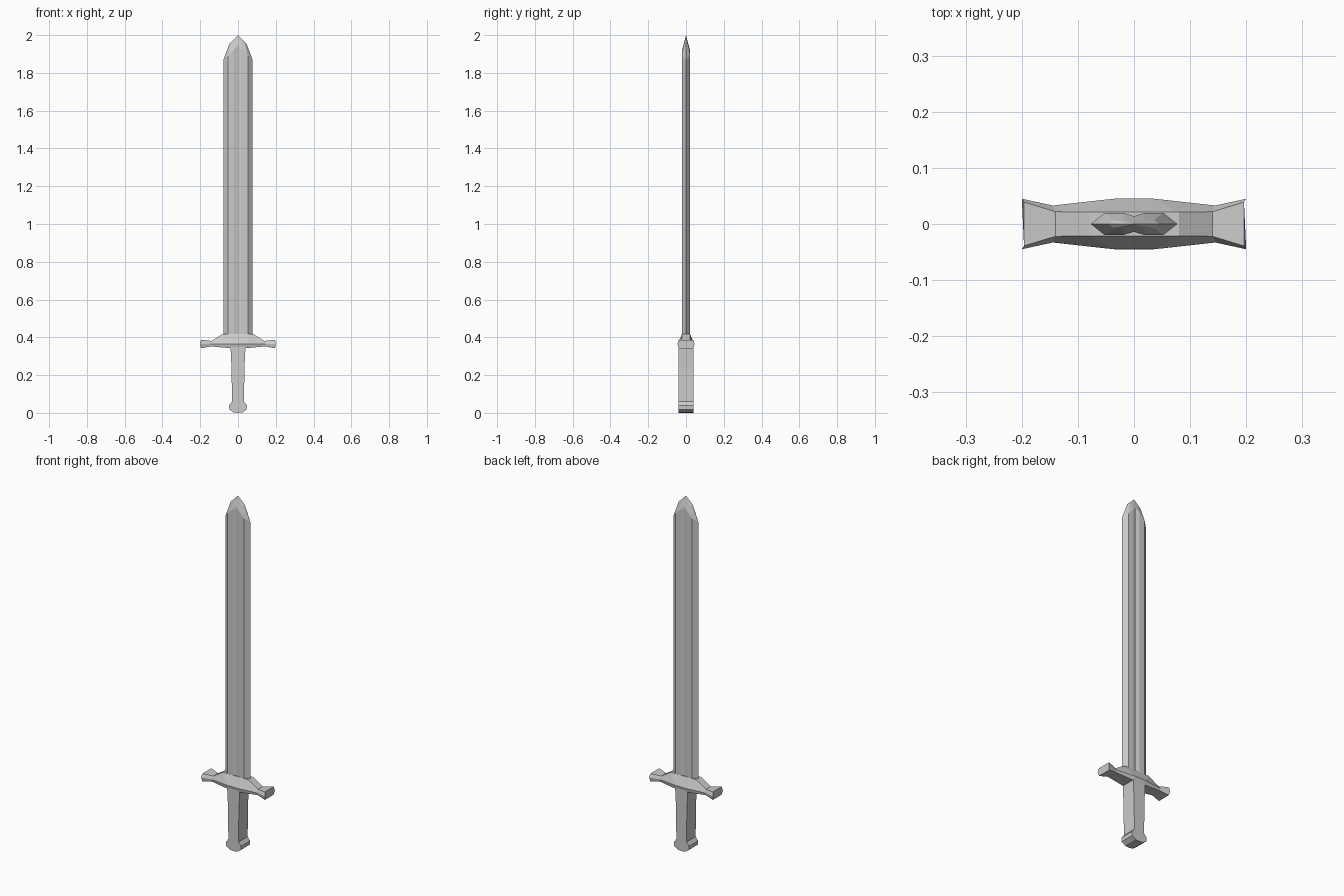
import bpy, bmesh

if "Cube" in bpy.data.objects:
    bpy.data.objects.remove(bpy.data.objects["Cube"])


def loft(name, rings, tip=None):
    """Skin a list of equal-length rings; close with caps or a tip point."""
    bm = bmesh.new()
    loops = [[bm.verts.new(p) for p in ring] for ring in rings]
    n = len(loops[0])
    for a, b in zip(loops, loops[1:]):
        for i in range(n):
            j = (i + 1) % n
            bm.faces.new((a[i], a[j], b[j], b[i]))
    bm.faces.new(loops[0][::-1])
    if tip:
        t = bm.verts.new(tip)
        for i in range(n):
            bm.faces.new((loops[-1][i], loops[-1][(i + 1) % n], t))
    else:
        bm.faces.new(loops[-1])
    bmesh.ops.remove_doubles(bm, verts=bm.verts, dist=1e-5)
    bmesh.ops.recalc_face_normals(bm, faces=bm.faces)
    mesh = bpy.data.meshes.new(name)
    bm.to_mesh(mesh)
    bm.free()
    obj = bpy.data.objects.new(name, mesh)
    bpy.context.collection.objects.link(obj)
    return obj


def blade_ring(edge, ridge, groove):
    """Mirror (x, y, z) edge, ridge and fuller points into a full section."""
    front = [edge] + ridge + [groove]
    quarter = [(x, -y, z) for x, y, z in front]
    half = quarter + [(-x, y, z) for x, y, z in quarter[-2::-1]]
    return half + [(x, -y, z) for x, y, z in half[-2:0:-1]]


# Blade: sharp edges, shallow central fuller, faceted point
blade = loft("blade", [
    blade_ring((0.077, 0, z), [(0.052, 0.02, z), (0.02, 0.02, z)], (0, 0.014, z))
    for z in (0.38,)
] + [
    blade_ring((0.077, 0, 1.87), [(0.052, 0.02, 1.89), (0.02, 0.02, 1.925)],
               (0, 0.014, 1.945)),
    blade_ring((0.045, 0, 1.955), [(0.036, 0.007, 1.957), (0.018, 0.008, 1.965)],
               (0, 0.008, 1.968)),
], tip=(0, 0, 2.0))

# Crossguard: hexagonal section, waisted then flared ends
# each station: bottom, middle, top points
stations = [
    [(0.036, 0.039, 0.342), (0.036, 0.045, 0.365), (0.08, 0.021, 0.418)],
    [(0.145, 0.030, 0.352), (0.145, 0.033, 0.365), (0.14, 0.022, 0.381)],
    [(0.196, 0.039, 0.342), (0.2, 0.045, 0.365), (0.196, 0.039, 0.387)],
]


def guard_ring(points, side):
    half = [(side * x, -y, z) for x, y, z in points]
    return half + [(x, -y, z) for x, y, z in reversed(half)]


crossguard = loft("crossguard",
                  [guard_ring(s, -1) for s in reversed(stations)]
                  + [guard_ring(s, 1) for s in stations])

# Grip with flared pommel: one flat profile extruded front to back
side = [(0.04, 0.355), (0.034, 0.24), (0.032, 0.06), (0.047, 0.04),
        (0.046, 0.018), (0.025, 0.003)]
outline = side + [(0, 0)] + [(-x, z) for x, z in reversed(side)]
grip = loft("grip", [[(x, y, z) for x, z in outline] for y in (-0.041, 0.041)])
